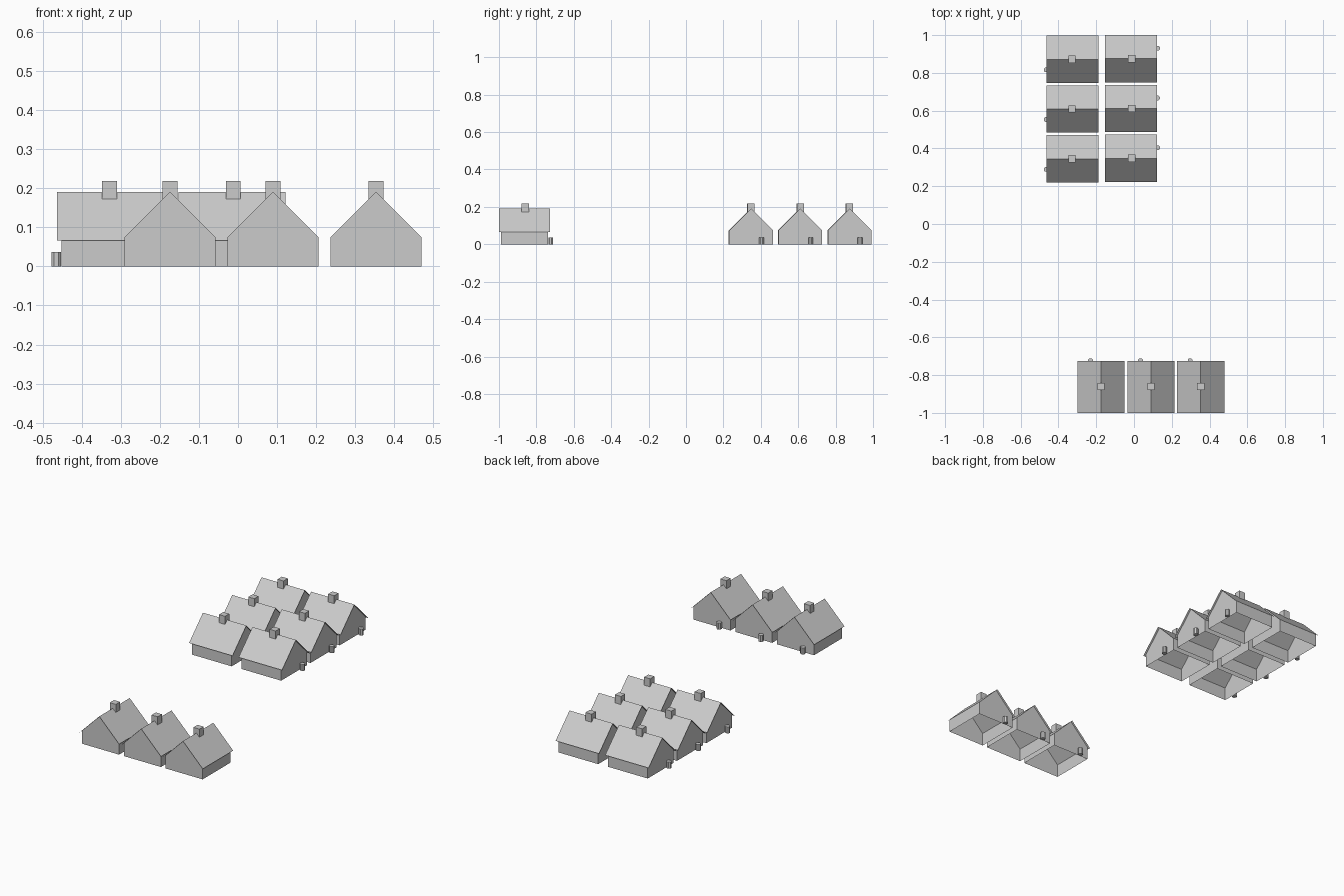
import bpy
from math import cos, sin, pi

if "Cube" in bpy.data.objects:
    bpy.data.objects.remove(bpy.data.objects["Cube"])

# Shared dimensions of one house (ridge along local x, centred on its origin)
WALL_X, WALL_Y = 0.1255, 0.1165
ROOF_X, ROOF_Y = 0.137, 0.125
RIDGE = 0.191            # roof pitch is 45 degrees
EAVE = RIDGE - WALL_Y


def make_mesh(name, verts, faces):
    mesh = bpy.data.meshes.new(name)
    mesh.from_pydata(verts, [], faces)
    mesh.update()
    return mesh


# Walls: open shell with two gables, no floor
gable = [(-WALL_Y, 0), (WALL_Y, 0), (WALL_Y, EAVE), (0, RIDGE), (-WALL_Y, EAVE)]
walls = make_mesh("walls",
                  [(x, y, z) for x in (-WALL_X, WALL_X) for y, z in gable],
                  [(4, 3, 2, 1, 0), (5, 6, 7, 8, 9), (0, 5, 9, 4), (1, 2, 7, 6)])

# Roof: two thin sheets overhanging the walls
roof_line = [(-ROOF_Y, RIDGE - ROOF_Y), (0, RIDGE), (ROOF_Y, RIDGE - ROOF_Y)]
roof = make_mesh("roof",
                 [(x, y, z) for x in (-ROOF_X, ROOF_X) for y, z in roof_line],
                 [(0, 3, 4, 1), (1, 4, 5, 2)])


def prism(name, cx, cy, r, z0, z1, sides, turn, bottom):
    ring = [(cx + r * cos(2 * pi * (i + turn) / sides),
             cy + r * sin(2 * pi * (i + turn) / sides)) for i in range(sides)]
    verts = [(x, y, z) for z in (z0, z1) for x, y in ring]
    faces = [(i, (i + 1) % sides, sides + (i + 1) % sides, sides + i) for i in range(sides)]
    faces.append(tuple(range(sides, 2 * sides)))
    if bottom:
        faces.append(tuple(reversed(range(sides))))
    return make_mesh(name, verts, faces)


# Square chimney astride the ridge, and a small barrel beside one gable
chimney = prism("chimney", 0.0035, 0, 0.019 * 2 ** 0.5, 0.172, 0.218, 4, 0.5, False)
barrel = prism("barrel", 0.1395, 0.0555, 0.0138, 0, 0.037, 8, 0.5, True)


def house(label, x, y, angle):
    for mesh in (walls, roof, chimney, barrel):
        ob = bpy.data.objects.new(f"{label}_{mesh.name}", mesh)
        ob.location = (x, y, 0)
        ob.rotation_euler = (0, 0, angle)
        bpy.context.collection.objects.link(ob)


# Rear block of six (two columns back to back) and front row of three
PITCH = 0.2635
for i in range(3):
    house(f"rear_right_house_{i + 1}", -0.0155, 0.875 - i * PITCH, 0)
    house(f"rear_left_house_{i + 1}", -0.3255, 0.872 - i * PITCH, pi)
    house(f"front_house_{i + 1}", -0.174 + i * PITCH, -0.863, pi / 2)
